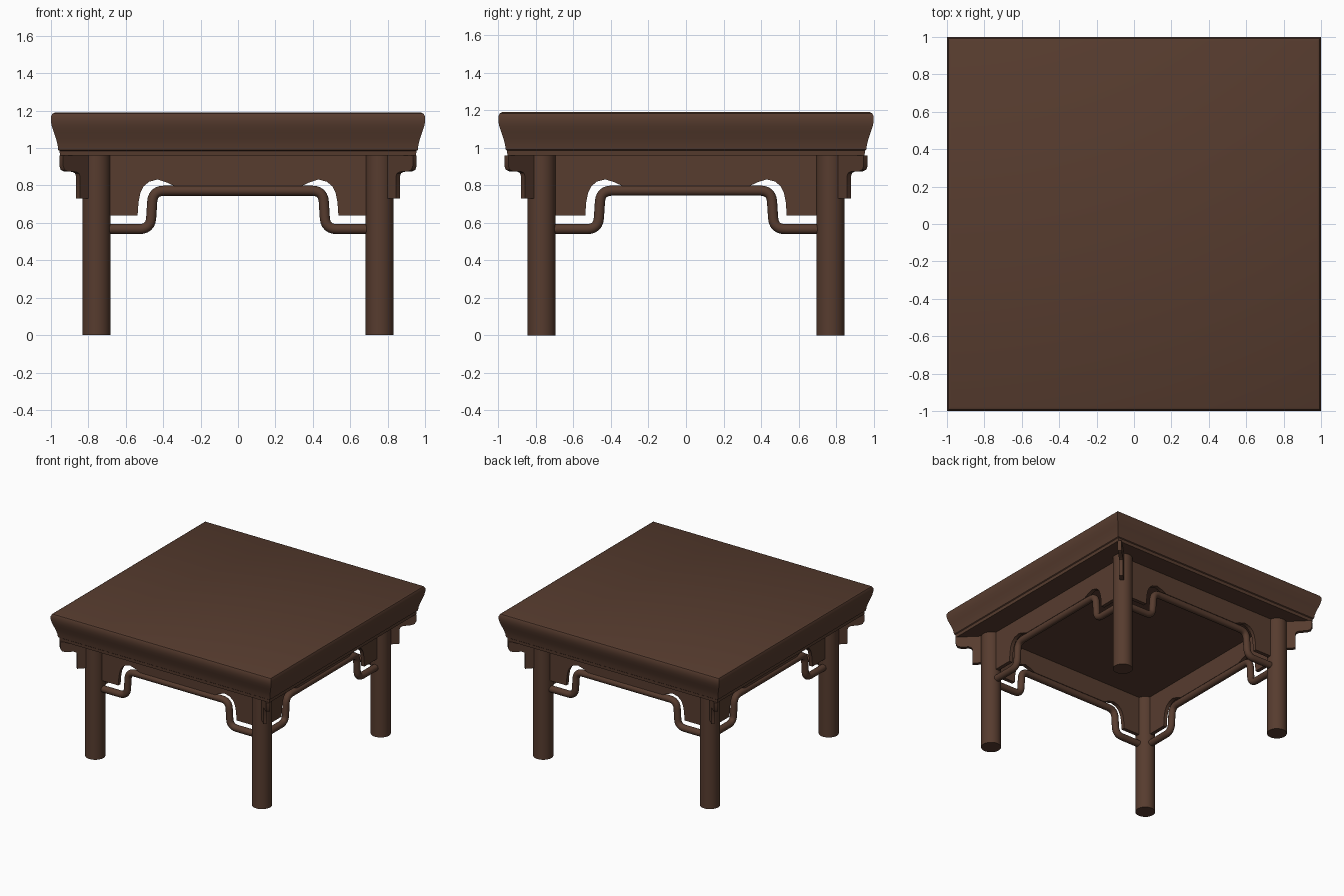
import bpy, bmesh, math
from mathutils import Vector, Matrix

if "Cube" in bpy.data.objects:
    bpy.data.objects.remove(bpy.data.objects["Cube"])

wood = bpy.data.materials.new("dark brown wood")
wood.diffuse_color = (0.095, 0.045, 0.028, 1)
wood.use_nodes = True
wood.node_tree.nodes["Principled BSDF"].inputs["Base Color"].default_value = wood.diffuse_color

LX, LY, LEG_R = 0.757, 0.77, 0.075   # leg centres and radius
UNDER = 0.96                         # underside of the top


def finish(bm, name, angle=35):
    bmesh.ops.recalc_face_normals(bm, faces=bm.faces)
    me = bpy.data.meshes.new(name)
    bm.to_mesh(me)
    bm.free()
    me.materials.append(wood)
    ob = bpy.data.objects.new(name, me)
    bpy.context.collection.objects.link(ob)
    bpy.ops.object.select_all(action='DESELECT')
    ob.select_set(True)
    bpy.context.view_layer.objects.active = ob
    bpy.ops.object.shade_smooth_by_angle(angle=math.radians(angle))
    return ob


def plate(name, outline, thick, matrix):
    """Extrude an (x, z) outline symmetrically about y = 0, then place it."""
    bm = bmesh.new()
    f = bm.faces.new([bm.verts.new((x, -thick / 2, z)) for x, z in outline])
    ext = bmesh.ops.extrude_face_region(bm, geom=[f])
    vs = [v for v in ext["geom"] if isinstance(v, bmesh.types.BMVert)]
    bmesh.ops.translate(bm, verts=vs, vec=(0, thick, 0))
    bmesh.ops.transform(bm, matrix=matrix, verts=bm.verts)
    return finish(bm, name)


def rounded(points, r, steps=6):
    """Replace inner corners of a path by quadratic fillets."""
    out = [points[0]]
    for a, b, c in zip(points, points[1:], points[2:]):
        p, q = b + (a - b).normalized() * r, b + (c - b).normalized() * r
        for i in range(steps + 1):
            t = i / steps
            out.append(p * (1 - t) ** 2 + b * 2 * t * (1 - t) + q * t * t)
    return out + [points[-1]]


def tube(name, path, r, matrix, n=16):
    """Round bar along a path lying in the xz plane."""
    bm = bmesh.new()
    rings = []
    for i, p in enumerate(path):
        d = (path[min(i + 1, len(path) - 1)] - path[max(i - 1, 0)]).normalized()
        side = Vector((-d.z, 0, d.x))
        rings.append([bm.verts.new(p + r * (side * math.cos(a) + Vector((0, 1, 0)) * math.sin(a)))
                      for a in (2 * math.pi * k / n for k in range(n))])
    for a, b in zip(rings, rings[1:]):
        for k in range(n):
            bm.faces.new((a[k], a[(k + 1) % n], b[(k + 1) % n], b[k]))
    bm.faces.new(rings[0])
    bm.faces.new(rings[-1])
    bmesh.ops.transform(bm, matrix=matrix, verts=bm.verts)
    return finish(bm, name, 40)


# table top with moulded edge: square rings following the profile
profile = [(0.98, 1.19), (0.992, 1.184), (1.0, 1.168), (1.0, 1.14), (0.995, 1.115),
           (0.985, 1.085), (0.973, 1.05), (0.965, 1.02), (0.961, 0.99),
           (0.954, 0.985), (0.952, UNDER)]
bm = bmesh.new()
rings = [[bm.verts.new((sx * w, sy * w, z)) for sx, sy in ((-1, -1), (1, -1), (1, 1), (-1, 1))]
         for w, z in profile]
for a, b in zip(rings, rings[1:]):
    for k in range(4):
        bm.faces.new((a[k], a[(k + 1) % 4], b[(k + 1) % 4], b[k]))
bm.faces.new(rings[0])
bm.faces.new(rings[-1])
finish(bm, "table_top")

# legs and the diagonal corner brackets outside them
bracket = [(0.0, UNDER), (0.188, UNDER), (0.188, 0.905), (0.18, 0.883), (0.163, 0.875),
           (0.118, 0.873), (0.104, 0.865), (0.099, 0.85), (0.099, 0.73), (0.0, 0.73)]
bracket = [(x * math.sqrt(2), z) for x, z in bracket]
for sx, xn in ((-1, "left"), (1, "right")):
    for sy, yn in ((-1, "front"), (1, "back")):
        bm = bmesh.new()
        bmesh.ops.create_cone(bm, cap_ends=True, segments=32, radius1=LEG_R, radius2=LEG_R,
                              depth=UNDER, matrix=Matrix.Translation((sx * LX, sy * LY, UNDER / 2)))
        finish(bm, f"{yn}_{xn}_leg")
        m = Matrix.Translation((sx * LX, sy * LY, 0)) @ Matrix.Rotation(math.atan2(sy, sx), 4, 'Z')
        plate(f"{yn}_{xn}_corner_bracket", bracket, 0.03, m)

# shaped aprons and the humped rails below them, one per side
curve = [(-0.537, 0.64), (-0.532, 0.71), (-0.522, 0.76), (-0.505, 0.795), (-0.475, 0.82),
         (-0.43, 0.832), (-0.38, 0.816), (-0.34, 0.797)]
hump = [(-0.468, 0.567), (-0.455, 0.772)]
for name, angle, half, dist in (("front", 0, LX, LY), ("right", 90, LY, LX),
                                ("back", 180, LX, LY), ("left", 270, LY, LX)):
    m = Matrix.Rotation(math.radians(angle), 4, 'Z') @ Matrix.Translation((0, -dist, 0))
    left = [(-half, UNDER), (-half, 0.64)] + curve
    plate(f"{name}_apron", left + [(-x, z) for x, z in reversed(left)], 0.03, m)
    left = [(-half, 0.567)] + hump
    pts = [Vector((x, 0, z)) for x, z in left + [(-x, z) for x, z in reversed(left)]]
    tube(f"{name}_rail", rounded(pts, 0.06), 0.027, m)
